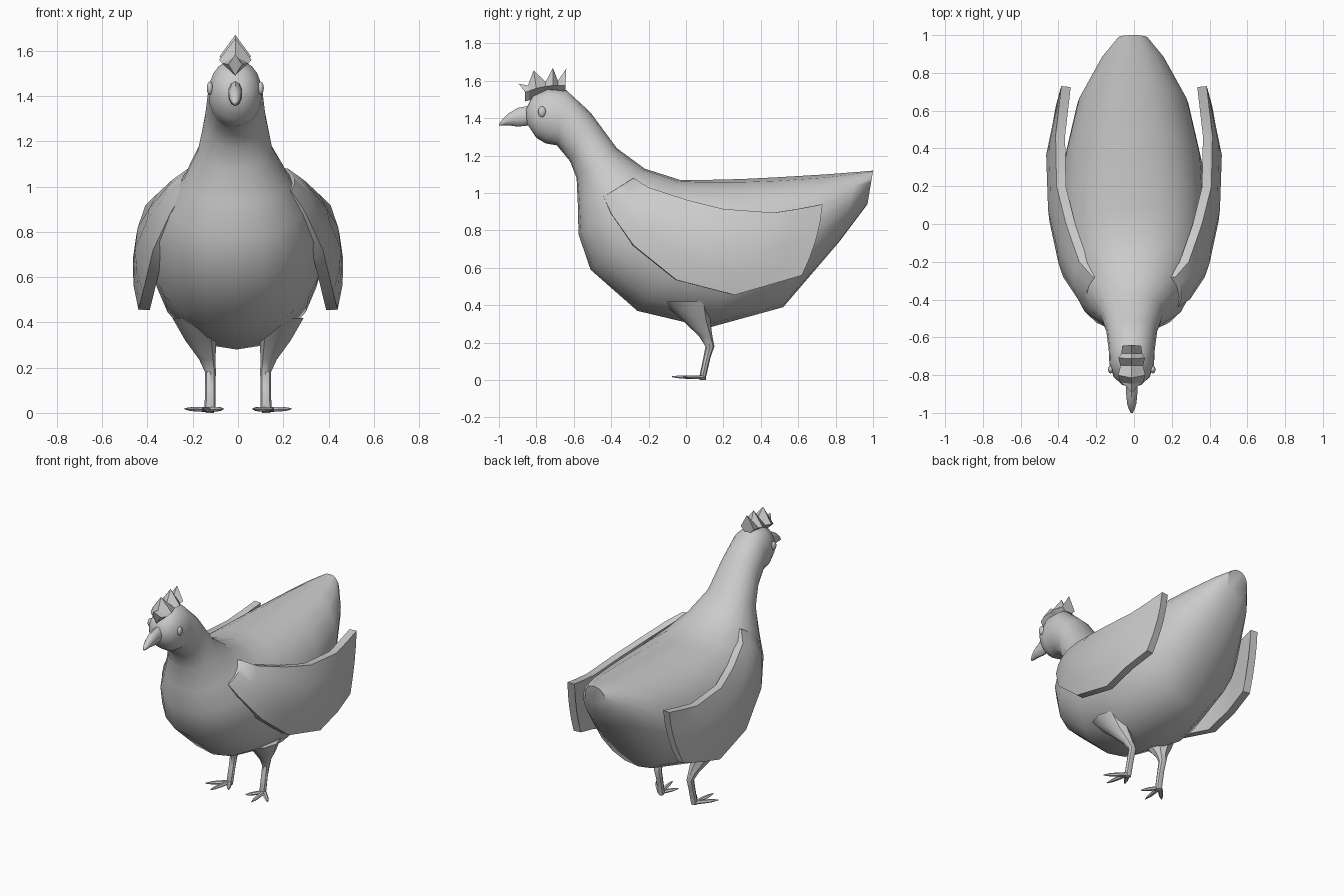
import bpy, bmesh, math
from mathutils import Vector

if "Cube" in bpy.data.objects:
    bpy.data.objects.remove(bpy.data.objects["Cube"])

grey = bpy.data.materials.new("plain_grey")
grey.diffuse_color = (0.6, 0.6, 0.6, 1)
grey.use_nodes = True
grey.node_tree.nodes["Principled BSDF"].inputs["Base Color"].default_value = grey.diffuse_color
CX = -0.012  # head is set slightly off centre


def finish(name, bm, smooth=40):
    bmesh.ops.recalc_face_normals(bm, faces=bm.faces)
    me = bpy.data.meshes.new(name)
    bm.to_mesh(me)
    bm.free()
    me.materials.append(grey)
    ob = bpy.data.objects.new(name, me)
    bpy.context.collection.objects.link(ob)
    bpy.ops.object.select_all(action='DESELECT')
    ob.select_set(True)
    bpy.context.view_layer.objects.active = ob
    if smooth:
        bpy.ops.object.shade_smooth_by_angle(angle=math.radians(smooth))
    return ob


def skin(bm, rings, closed=True, caps=True):
    """Bridge lists of points with quads, optionally capping the ends."""
    vs = [[bm.verts.new(p) for p in r] for r in rings]
    n = len(vs[0])
    for a, b in zip(vs, vs[1:]):
        for i in range(n if closed else n - 1):
            j = (i + 1) % n
            bm.faces.new((a[i], a[j], b[j], b[i]))
    if caps:
        bm.faces.new(vs[0])
        bm.faces.new(vs[-1])


def oval(top, bot, w, cx, n, power=1.0):
    """Ring spanning a top and a bottom (y, z) point with half width w."""
    t, b = Vector((cx, *top)), Vector((cx, *bot))
    mid, half = (t + b) / 2, (t - b) / 2
    pts = []
    for i in range(n):
        a = 2 * math.pi * i / n
        c, s = math.cos(a), math.sin(a)
        s = math.copysign(abs(s) ** power, s)
        pts.append(mid + half * c + Vector((w * s, 0, 0)))
    return pts


def limb(bm, stations, n=8):
    """Tube through (x, y, z, rx, ry) stations, rings kept level."""
    skin(bm, [[(x + rx * math.cos(2 * math.pi * i / n),
                y + ry * math.sin(2 * math.pi * i / n), z) for i in range(n)]
              for x, y, z, rx, ry in stations])


# Body, neck and head: top y z, bottom y z, half width
body = [
    (-.855, 1.45, -.85, 1.37, .05), (-.82, 1.52, -.80, 1.295, .095),
    (-.74, 1.56, -.75, 1.265, .118), (-.64, 1.55, -.69, 1.255, .122),
    (-.51, 1.43, -.62, 1.17, .135), (-.37, 1.24, -.585, 1.08, .165),
    (-.22, 1.13, -.578, .93, .235), (-.03, 1.07, -.575, .78, .31),
    (.10, 1.07, -.51, .59, .36), (.30, 1.075, -.26, .37, .385),
    (.50, 1.085, .12, .28, .37), (.75, 1.10, .52, .39, .295),
    (.92, 1.113, .82, .74, .17), (1.0, 1.12, .97, .94, .08)]
bm = bmesh.new()
skin(bm, [oval((a, b), (c, d), w, CX if i < 6 else CX / 2, 20, .9)
          for i, (a, b, c, d, w) in enumerate(body)])
finish("body", bm, 60)

# Beak
bm = bmesh.new()
skin(bm, [oval((y, t), (y, b), w, CX, 10) for y, t, b, w in (
    (-.83, 1.468, 1.362, .032), (-.90, 1.455, 1.355, .031),
    (-.95, 1.425, 1.362, .026), (-.98, 1.395, 1.36, .017),
    (-1.0, 1.37, 1.36, .006))])
finish("beak", bm)

# Comb: spiky ridge over a broad base (ridge y z, base y z, half width)
bm = bmesh.new()
skin(bm, [[(CX - w, by, bz + .02), (CX, ry, rz), (CX + w, by, bz + .02), (CX, by, bz - .03)]
          for ry, rz, by, bz, w in (
    (-.895, 1.585, -.86, 1.52, .03), (-.845, 1.575, -.84, 1.525, .06),
    (-.815, 1.655, -.80, 1.54, .072), (-.75, 1.595, -.75, 1.55, .06),
    (-.712, 1.67, -.71, 1.555, .07), (-.685, 1.60, -.685, 1.555, .055),
    (-.64, 1.665, -.645, 1.555, .05))])
finish("comb", bm, 0)

# Wings: top y z, bottom y z, outer x at top, middle and bottom, rear bulge
wing = [
    (-.28, 1.08, -.44, .98, .22, .25, .235, 0), (-.20, 1.03, -.40, .89, .29, .325, .295, 0),
    (0, .965, -.28, .72, .36, .405, .375, 0), (.20, .915, -.05, .535, .41, .455, .42, 0),
    (.47, .895, .26, .455, .415, .465, .44, 0), (.60, .915, .45, .51, .40, .43, .44, .01),
    (.73, .94, .62, .56, .385, .395, .415, .02)]
for side, label in ((-1, "left"), (1, "right")):
    outer, inner = [], []
    for ty, tz, by, bz, xt, xm, xb, bulge in wing:
        o, q = [], []
        for k in range(5):
            f = k / 4
            x = xt * (1 - f) * (1 - 2 * f) + xm * 4 * f * (1 - f) + xb * f * (2 * f - 1)
            y = ty + (by - ty) * f + bulge * 4 * f * (1 - f)
            z = tz + (bz - tz) * f
            o.append((side * x, y, z))
            q.append((side * (x - .05), y - .005, z))
        outer.append(o)
        inner.append(q)
    bm = bmesh.new()
    skin(bm, [o + q[::-1] for o, q in zip(outer, inner)])
    finish(label + "_wing", bm, 45)

    # Eye
    bm = bmesh.new()
    bmesh.ops.create_uvsphere(bm, u_segments=12, v_segments=8, radius=1)
    for v in bm.verts:
        v.co = (CX + side * .112 + v.co.x * .014, -.77 + v.co.y * .021, 1.435 + v.co.z * .029)
    finish(label + "_eye", bm, 60)

    # Leg: feathered thigh running into a thin shank
    bm = bmesh.new()
    limb(bm, [(side * x, y, z, rx, ry) for x, y, z, rx, ry in (
        (.19, .00, .42, .10, .13), (.165, .055, .32, .068, .075),
        (.135, .105, .235, .036, .036), (.122, .128, .18, .024, .024),
        (.122, .112, .12, .023, .019), (.124, .09, .02, .024, .018),
        (.124, .092, 0, .018, .014))])
    finish(label + "_leg", bm)

    # Three splayed toes
    bm = bmesh.new()
    root = Vector((.13, .095, .014))
    for tx, ty in ((.065, -.01), (.155, -.075), (.235, -.015)):
        tip = Vector((tx, ty, .018))
        d = (tip - root).normalized()
        across = Vector((-d.y, d.x, 0))
        rings = []
        for f, w, h in ((0, .016, .012), (.55, .014, .011), (.75, .012, .009), (1, .003, .003)):
            c = root.lerp(tip, f)
            pts = [c + across * w * math.cos(a * math.pi / 3)
                   + Vector((0, 0, h * math.sin(a * math.pi / 3))) for a in range(6)]
            rings.append([(side * p.x, p.y, p.z) for p in pts])
        skin(bm, rings)
    finish(label + "_foot", bm)
